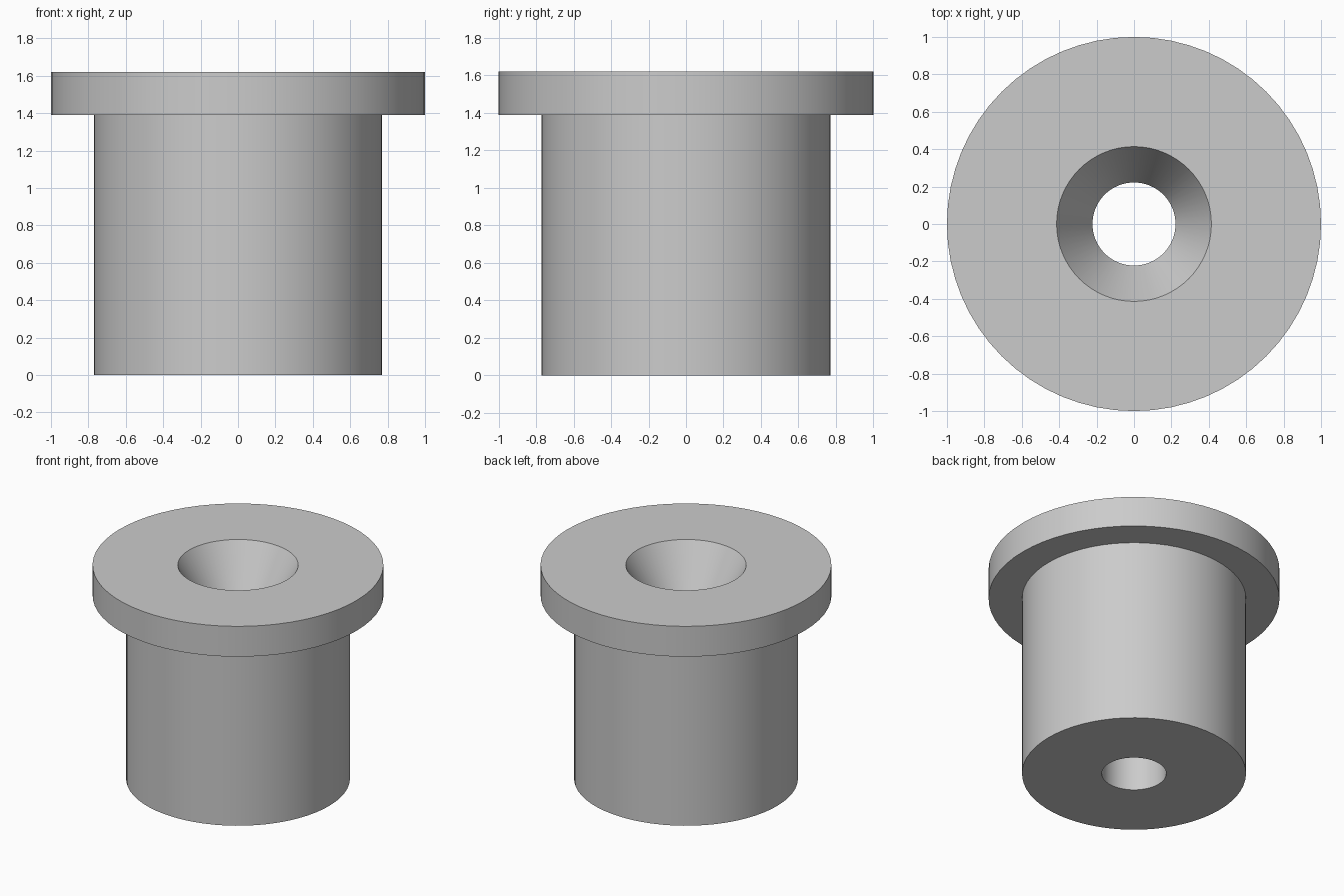
import bpy
import bmesh
import math

default = bpy.data.objects.get("Cube")
if default:
    bpy.data.objects.remove(default, do_unlink=True)

SEGMENTS = 64
HEIGHT = 1.62
FLANGE_BOTTOM = 1.39
FLANGE_RADIUS = 1.0
BODY_RADIUS = 0.77
BORE_RADIUS = 0.222
SINK_RADIUS = 0.414
SINK_DEPTH = (SINK_RADIUS - BORE_RADIUS) / math.tan(math.radians(30))


def make_material(name, color):
    mat = bpy.data.materials.new(name)
    mat.use_nodes = True
    mat.diffuse_color = color
    mat.node_tree.nodes["Principled BSDF"].inputs["Base Color"].default_value = color
    return mat


def lathe(name, profile, mat):
    """Revolve a closed (radius, height) profile around the z axis."""
    bm = bmesh.new()
    verts = [bm.verts.new((r, 0, z)) for r, z in profile]
    edges = [bm.edges.new((v, verts[(i + 1) % len(verts)])) for i, v in enumerate(verts)]
    bmesh.ops.spin(bm, geom=verts + edges, cent=(0, 0, 0), axis=(0, 0, 1),
                   angle=math.tau, steps=SEGMENTS, use_merge=False)
    bmesh.ops.remove_doubles(bm, verts=bm.verts, dist=0.0001)
    bmesh.ops.recalc_face_normals(bm, faces=bm.faces)
    mesh = bpy.data.meshes.new(name)
    bm.to_mesh(mesh)
    bm.free()
    mesh.materials.append(mat)
    obj = bpy.data.objects.new(name, mesh)
    bpy.context.collection.objects.link(obj)
    bpy.ops.object.select_all(action="DESELECT")
    obj.select_set(True)
    bpy.context.view_layer.objects.active = obj
    bpy.ops.object.shade_smooth_by_angle(angle=math.radians(25))
    return obj


# Flanged bushing: plain body, wide top flange, through bore with a countersink
lathe("flanged_bushing", [
    (BORE_RADIUS, 0),
    (BODY_RADIUS, 0),
    (BODY_RADIUS, FLANGE_BOTTOM),
    (FLANGE_RADIUS, FLANGE_BOTTOM),
    (FLANGE_RADIUS, HEIGHT),
    (SINK_RADIUS, HEIGHT),
    (BORE_RADIUS, HEIGHT - SINK_DEPTH),
], make_material("light_grey", (0.6, 0.6, 0.6, 1)))
